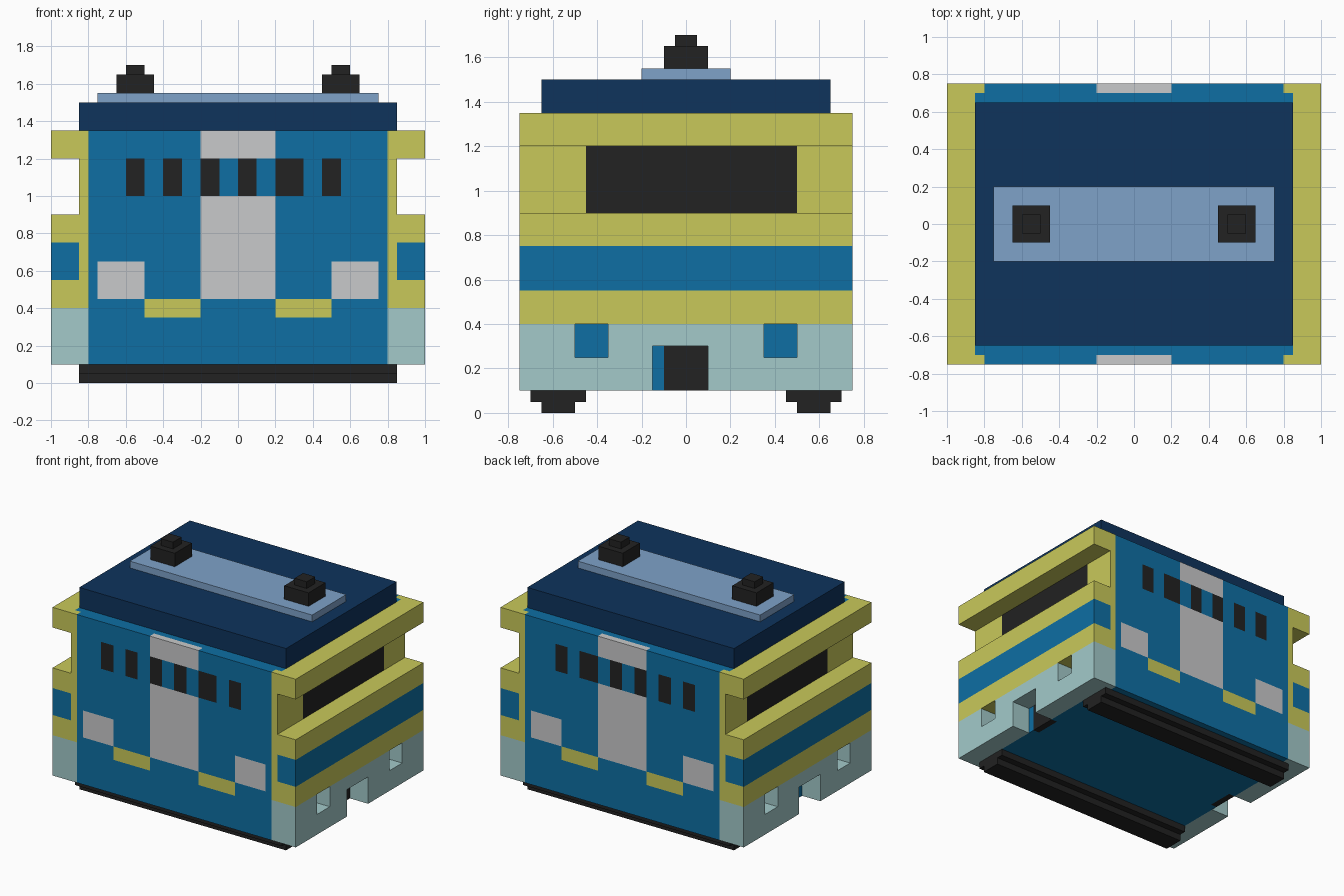
import bpy, bmesh

if "Cube" in bpy.data.objects:
    bpy.data.objects.remove(bpy.data.objects["Cube"])


def srgb(*rgb):
    lin = [(c / 255 / 12.92) if c <= 10 else ((c / 255 + 0.055) / 1.055) ** 2.4 for c in rgb]
    return (*lin, 1.0)


COLOURS = {
    "blue": srgb(14, 111, 164), "navy": srgb(14, 51, 92), "yellow": srgb(201, 201, 90),
    "pale_teal": srgb(163, 202, 202), "light_blue": srgb(126, 162, 201),
    "light_grey": srgb(201, 202, 203), "black": srgb(34, 34, 34),
}
MATS = {}
for key, col in COLOURS.items():
    MATS[key] = bpy.data.materials.new(key)
    MATS[key].diffuse_color = col


def finish(name, bm, colours):
    mesh = bpy.data.meshes.new(name)
    bm.to_mesh(mesh)
    bm.free()
    for c in colours:
        mesh.materials.append(MATS[c])
    obj = bpy.data.objects.new(name, mesh)
    bpy.context.collection.objects.link(obj)
    return obj


def box(name, colour, x, y, z):
    bm = bmesh.new()
    bmesh.ops.create_cube(bm, size=1)
    for v in bm.verts:
        v.co = [lo + (c + 0.5) * (hi - lo) for c, (lo, hi) in zip(v.co, (x, y, z))]
    return finish(name, bm, [colour])


# Painted blocks on the long sides
WINDOWS = [(-.6, -.5), (-.4, -.3), (-.2, -.1), (0, .1), (.2, .35), (.45, .55)]


def side_colour(x, z):
    ax = abs(x)
    if 1.0 < z < 1.2:
        return "black" if any(a < x < b for a, b in WINDOWS) else "blue"
    if ax < .2 and z > .45:
        return "light_grey"                       # door
    if .5 < ax < .75 and .45 < z < .65:
        return "light_grey"                       # side panels
    if .2 < ax < .5 and .35 < z < .45:
        return "yellow"                           # steps
    return "blue"


# Which colour fills a point of the carriage, or None where it is empty
def block(x, y, z):
    ax, ay = abs(x), abs(y)
    if ax > 1 or ay > .75 or not .1 < z < 1.35:
        return None
    if ax > .85:                                  # outer end shells
        if .9 < z < 1.2:
            return None                           # window recess
        if z < .4:
            lamp_hole = z > .25 and .35 < ay < .5
            coupler_hole = z < .3 and -.15 < y < .1
            return None if lamp_hole or coupler_hole else "pale_teal"
        return "blue" if .55 < z < .75 else "yellow"
    if ax > .8:                                   # layer behind the shells
        if ay > .7:
            return "pale_teal" if z < .4 else "yellow"
        if .9 < z < 1.2:
            return "black" if -.45 < y < .5 else "yellow"
        return "black" if z < .3 and ay < .1 else "blue"
    return side_colour(x, z) if ay > .7 else "blue"


XS = sorted({s * v for v in (.2, .5, .75, .8, .85, 1) for s in (1, -1)} | {v for w in WINDOWS for v in w})
YS = [-.75, -.7, -.5, -.45, -.35, -.15, -.1, .1, .35, .5, .7, .75]
ZS = [.1, .25, .3, .35, .4, .45, .55, .65, .75, .9, 1.0, 1.2, 1.35]
AXES = (XS, YS, ZS)


def cell(i):
    if any(k < 0 or k >= len(a) - 1 for k, a in zip(i, AXES)):
        return None
    return block(*[(a[k] + a[k + 1]) / 2 for k, a in zip(i, AXES)])


def build_blocks(name, keep):
    """Outer faces of every filled cell whose middle x passes keep()."""
    bm = bmesh.new()
    names = list(COLOURS)
    for i in range(len(XS) - 1):
        if not keep((XS[i] + XS[i + 1]) / 2):
            continue
        for j in range(len(YS) - 1):
            for k in range(len(ZS) - 1):
                idx = (i, j, k)
                colour = cell(idx)
                if colour is None:
                    continue
                for ax in range(3):
                    for d in (0, 1):
                        nb = list(idx)
                        nb[ax] += 2 * d - 1
                        if cell(nb) is not None:
                            continue
                        u, w = (ax + 1) % 3, (ax + 2) % 3
                        corners = []
                        for du, dw in ((0, 0), (1, 0), (1, 1), (0, 1)):
                            n = list(idx)
                            n[ax] += d
                            n[u] += du
                            n[w] += dw
                            corners.append(bm.verts.new([a[m] for a, m in zip(AXES, n)]))
                        f = bm.faces.new(corners if d else corners[::-1])
                        f.material_index = names.index(colour)
    bmesh.ops.remove_doubles(bm, verts=bm.verts, dist=1e-4)
    return finish(name, bm, names)


# Carriage
build_blocks("carriage_body", lambda x: abs(x) < .8)
build_blocks("right_cab", lambda x: x > .8)
build_blocks("left_cab", lambda x: x < -.8)

# Roof
box("roof", "navy", (-.85, .85), (-.65, .65), (1.35, 1.5))
box("roof_plate", "light_blue", (-.75, .75), (-.2, .2), (1.5, 1.55))

# Roof posts and wheel rails, one per side
for side, s in (("left", -1), ("right", 1)):
    c = .55 * s
    box(side + "_post_base", "black", (c - .1, c + .1), (-.1, .1), (1.55, 1.65))
    box(side + "_post_cap", "black", (c - .05, c + .05), (-.05, .05), (1.65, 1.7))
for side, s in (("front", -1), ("back", 1)):
    c = .575 * s
    box(side + "_rail_top", "black", (-.85, .85), (c - .125, c + .125), (.05, .1))
    box(side + "_rail_foot", "black", (-.85, .85), (c - .075, c + .075), (0, .05))

for m in bpy.data.materials:
    if m.users and not m.is_grease_pencil:
        m.use_nodes = True
        m.node_tree.nodes["Principled BSDF"].inputs["Base Color"].default_value = m.diffuse_color
